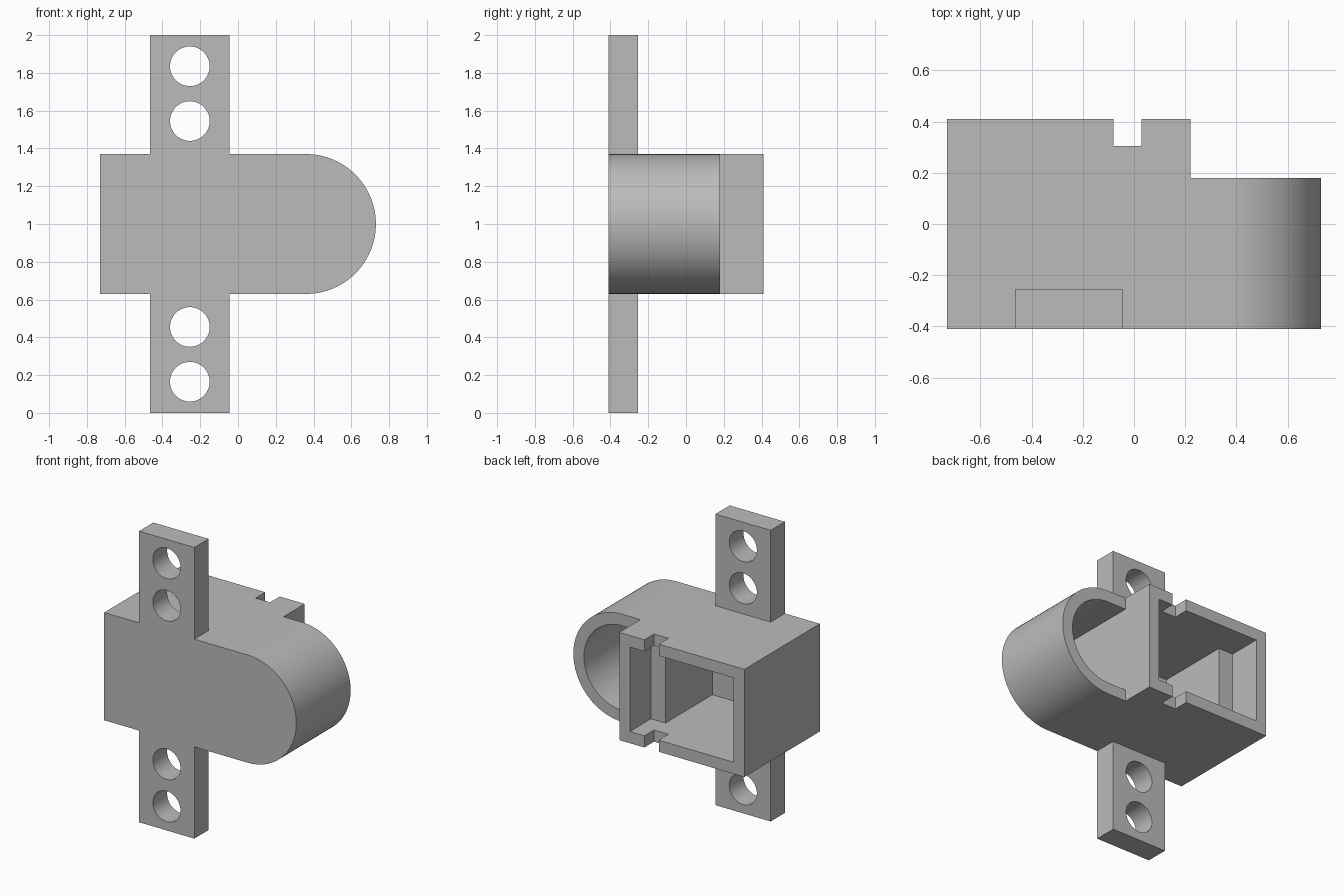
import bpy
import bmesh
from math import cos, sin, pi, radians

if "Cube" in bpy.data.objects:
    bpy.data.objects.remove(bpy.data.objects["Cube"], do_unlink=True)

grey = bpy.data.materials.new("plain grey")
grey.use_nodes = True
COLOUR = (0.5, 0.5, 0.5, 1)
grey.diffuse_color = COLOUR
grey.node_tree.nodes["Principled BSDF"].inputs["Base Color"].default_value = COLOUR

FRONT, BACK, STEP = -0.41, 0.41, 0.18   # depths along y
WALL, MID, RADIUS = 0.08, 1.0, 0.37     # wall thickness, body axis height, half height
LEFT_X, DIVIDER_X, ROUND_X = -0.73, 0.22, 0.36
INNER = RADIUS - WALL


def extrude(name, profile, y0, y1):
    """Prism with an (x, z) profile running from y0 to y1."""
    bm = bmesh.new()
    face = bm.faces.new([bm.verts.new((x, y0, z)) for x, z in profile])
    moved = bmesh.ops.extrude_face_region(bm, geom=[face])["geom"]
    verts = [v for v in moved if isinstance(v, bmesh.types.BMVert)]
    bmesh.ops.translate(bm, verts=verts, vec=(0, y1 - y0, 0))
    bmesh.ops.recalc_face_normals(bm, faces=bm.faces)
    mesh = bpy.data.meshes.new(name)
    bm.to_mesh(mesh)
    bm.free()
    mesh.materials.append(grey)
    obj = bpy.data.objects.new(name, mesh)
    bpy.context.collection.objects.link(obj)
    return obj


def rect(x0, x1, z0, z1):
    return [(x0, z0), (x1, z0), (x1, z1), (x0, z1)]


def arc(x, z, r, start, end, steps):
    return [(x + r * cos(start + (end - start) * i / steps),
             z + r * sin(start + (end - start) * i / steps)) for i in range(steps + 1)]


def d_shape(x0, r):
    """Straight on the low x side, half round on the high x side."""
    return [(x0, MID - r)] + arc(ROUND_X, MID, r, -pi / 2, pi / 2, 48) + [(x0, MID + r)]


def combine(target, tool, operation):
    mod = target.modifiers.new(tool.name, "BOOLEAN")
    mod.operation, mod.solver, mod.object = operation, "EXACT", tool
    bpy.context.view_layer.objects.active = target
    bpy.ops.object.modifier_apply(modifier=mod.name)
    bpy.data.objects.remove(tool, do_unlink=True)


# Housing: round-ended block, with a deeper square section
housing = extrude("housing", d_shape(LEFT_X, RADIUS), FRONT, BACK)
cuts = [
    # Lower the back of the rounded end
    ("end_step", rect(DIVIDER_X, 1, 0.5, 1.5), STEP, 1),
    # Hollow of the rounded end
    ("round_chamber", d_shape(DIVIDER_X, INNER), FRONT + WALL, 1),
    # Wide mouth and narrower deep pocket of the square section
    ("mouth", rect(LEFT_X + WALL, DIVIDER_X - WALL, MID - INNER, MID + INNER), STEP, 1),
    ("pocket", rect(-0.54, 0.03, MID - INNER, MID + INNER), FRONT + WALL, 0.5),
    # Cable notch across both rims
    ("notch", rect(-0.08, 0.03, 0.5, 1.5), 0.305, 1),
]
for cut in cuts:
    combine(housing, extrude(*cut), "DIFFERENCE")

# Mounting tabs above and below, each with two screw holes
for side in (-1, 1):
    ends = sorted((MID + side * (RADIUS - WALL / 2), MID + side))
    tab = extrude("mounting_tab", rect(-0.465, -0.045, *ends), FRONT, -0.255)
    for offset in (0.545, 0.835):
        hole = arc(-0.255, MID + side * offset, 0.105, 0, 2 * pi, 48)[:-1]
        combine(tab, extrude("screw_hole", hole, -1, 1), "DIFFERENCE")
    combine(housing, tab, "UNION")

bpy.ops.object.select_all(action="DESELECT")
housing.select_set(True)
bpy.context.view_layer.objects.active = housing
bpy.ops.object.shade_smooth_by_angle(angle=radians(30))
